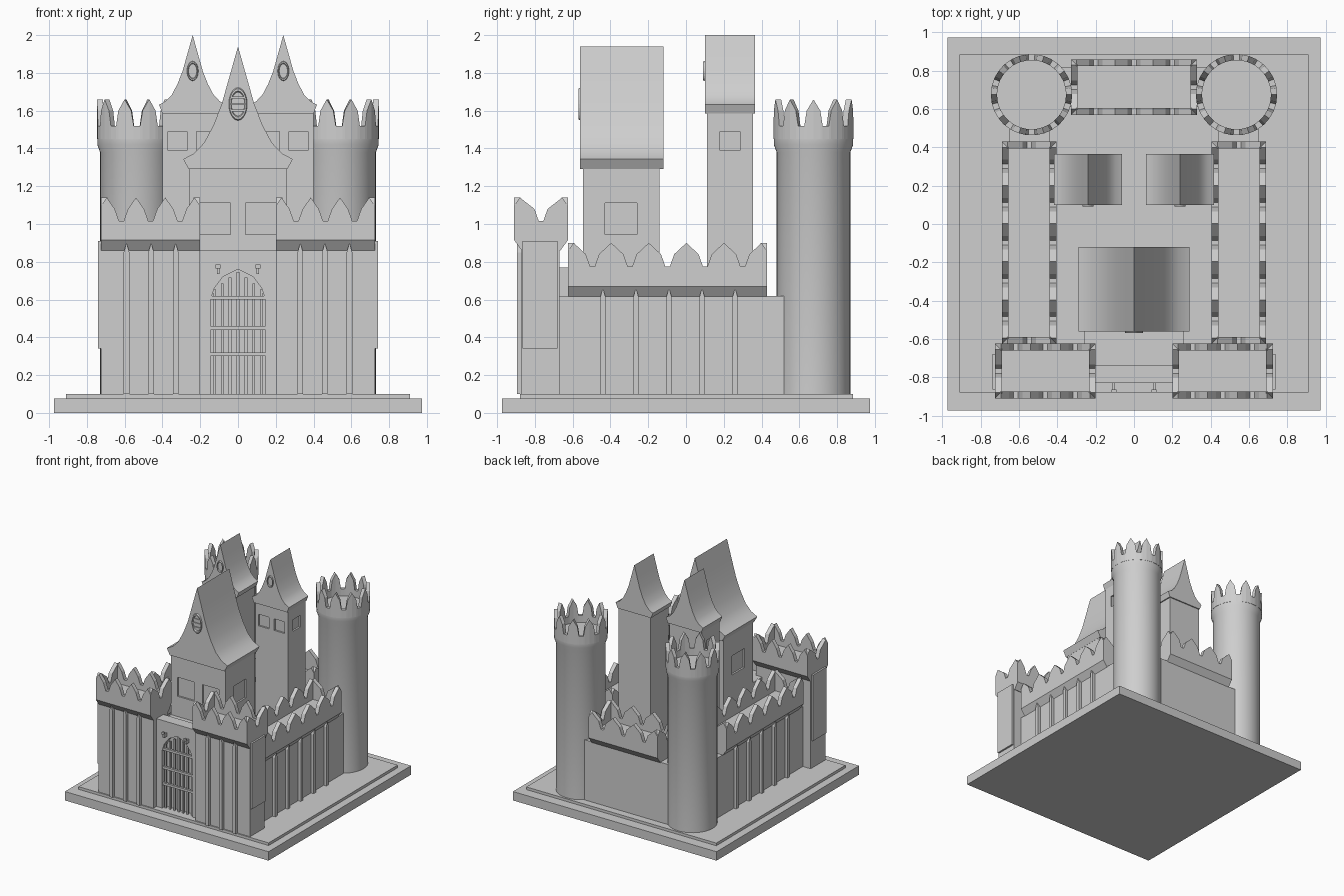
import bpy, bmesh, math
from mathutils import Vector

cube = bpy.data.objects.get("Cube")
if cube:
    bpy.data.objects.remove(cube, do_unlink=True)

stone = bpy.data.materials.new("stone grey")
stone.use_nodes = True
GREY = (0.62, 0.62, 0.62, 1)
stone.diffuse_color = GREY
stone.node_tree.nodes["Principled BSDF"].inputs["Base Color"].default_value = GREY


def finish(name, bm, smooth=False):
    bmesh.ops.recalc_face_normals(bm, faces=bm.faces)
    mesh = bpy.data.meshes.new(name)
    bm.to_mesh(mesh)
    bm.free()
    mesh.materials.append(stone)
    ob = bpy.data.objects.new(name, mesh)
    bpy.context.collection.objects.link(ob)
    if smooth:
        bpy.ops.object.select_all(action='DESELECT')
        ob.select_set(True)
        bpy.context.view_layer.objects.active = ob
        bpy.ops.object.shade_smooth_by_angle(angle=math.radians(30))
    return ob


def prism(name, outline, axis, a, b, smooth=False):
    """Extrude a (side, z) outline along x or y from a to b."""
    bm = bmesh.new()
    place = (lambda u, z, d: (d, u, z)) if axis == 'x' else (lambda u, z, d: (u, d, z))
    face = bm.faces.new([bm.verts.new(place(u, z, a)) for u, z in outline])
    out = bmesh.ops.extrude_face_region(bm, geom=[face])
    shift = Vector(place(0, 0, b - a))
    bmesh.ops.translate(bm, vec=shift, verts=[v for v in out["geom"] if isinstance(v, bmesh.types.BMVert)])
    return finish(name, bm, smooth)


def box(name, x0, x1, y0, y1, z0, z1):
    return prism(name, [(x0, z0), (x1, z0), (x1, z1), (x0, z1)], 'y', y0, y1)


def spread(s, a, b):
    """Interval mirrored to side s."""
    return tuple(sorted((s * a, s * b)))


def carve(ob, cutters):
    """Cut shallow window recesses and drop the cutters."""
    bpy.context.view_layer.objects.active = ob
    for c in cutters:
        c.hide_render = True
        mod = ob.modifiers.new("window", 'BOOLEAN')
        mod.operation, mod.object, mod.solver = 'DIFFERENCE', c, 'EXACT'
        bpy.ops.object.modifier_apply(modifier=mod.name)
        bpy.data.objects.remove(c, do_unlink=True)


def merlon_outline(a, b, base, top, notches):
    """Pointed merlons separated by notches."""
    step = (b - a - 0.06) / notches
    pts = [(a, base), (a, top - 0.045), (a + 0.03, top)]
    for i in range(notches):
        c = a + 0.03 + step * (i + 0.5)
        for d, drop in ((-0.035, 0.06), (-0.012, 0.125), (0.012, 0.125), (0.035, 0.06)):
            pts.append((c + d, top - drop))
        pts.append((c + step / 2, top))
    return pts + [(b, top - 0.045), (b, base)]


def crown(name, x, y, base, top, nx, ny, long_axis):
    """Corbelled battlement: sloped corbel, floor and four parapets."""
    band, over, thick = base + 0.055, 0.04, 0.035
    short, length = (x, y) if long_axis == 'y' else (y, x)
    floor = top - 0.17
    prism(name + "_corbel", [(short[0] + over, base), (short[1] - over, base), (short[1], band),
          (short[1], floor), (short[0], floor), (short[0], band)], long_axis, *length)
    for i, (e, d) in enumerate(((y[0], thick), (y[1], -thick))):
        prism(f"{name}_parapet_x{i}", merlon_outline(*x, floor, top, nx), 'y', e, e + d)
    for i, (e, d) in enumerate(((x[0], thick), (x[1], -thick))):
        prism(f"{name}_parapet_y{i}", merlon_outline(*y, floor, top, ny), 'x', e, e + d)


def rib(name, axis, centre, face, out, top):
    """Narrow buttress with a pointed head."""
    w = 0.015
    prism(name, [(centre - w, 0.1), (centre + w, 0.1), (centre + w, top - 0.05),
                 (centre, top), (centre - w, top - 0.05)], axis, face, face + out)


def lathe(name, cx, cy, profile, sides=48):
    bm = bmesh.new()
    rings = [[bm.verts.new((cx + r * math.cos(math.tau * i / sides),
                            cy + r * math.sin(math.tau * i / sides), z))
              for i in range(sides)] for r, z in profile]
    for lo, hi in zip(rings, rings[1:]):
        for i in range(sides):
            j = (i + 1) % sides
            bm.faces.new((lo[i], lo[j], hi[j], hi[i]))
    bm.faces.new(rings[0])
    bm.faces.new(rings[-1])
    return finish(name, bm, True)


def round_crown(name, cx, cy, outer, inner, base, top, count):
    """Ring of pointed merlons."""
    bm = bmesh.new()
    cols = []
    for i in range(count):
        for part, drop in ((0, 0), (0.27, 0.06), (0.37, 0.14), (0.63, 0.14), (0.73, 0.06)):
            t = math.tau * (i + part) / count
            cols.append([bm.verts.new((cx + r * math.cos(t), cy + r * math.sin(t), z))
                         for r, z in ((outer, base), (outer, top - drop), (inner, top - drop), (inner, base))])
    for p, q in zip(cols, cols[1:] + cols[:1]):
        for k in range(4):
            m = (k + 1) % 4
            bm.faces.new((p[k], q[k], q[m], p[m]))
    return finish(name, bm)


def roof(name, cx, half, y0, y1, eave, apex):
    """Concave gabled roof with a thin eave."""
    curve = [(1, 0.03), (0.8, 0.08), (0.62, 0.17), (0.45, 0.32), (0.3, 0.5), (0.15, 0.75)]
    h = apex - eave
    right = [(cx + half * u, eave + h * v) for u, v in curve]
    left = [(cx - half * u, eave + h * v) for u, v in reversed(curve)]
    foot = [(cx - half * 0.9, eave - 0.035), (cx + half * 0.9, eave - 0.035)]
    return prism(name, foot + right + [(cx, apex)] + left, 'y', y0, y1, True)


def gable_ring(name, x, y, z, rx, rz):
    bpy.ops.mesh.primitive_torus_add(location=(x, y, z), rotation=(math.pi / 2, 0, 0), major_segments=24,
                                     minor_segments=6, major_radius=1, minor_radius=0.16)
    ob = bpy.context.object
    ob.name = name
    ob.scale = (rx, rz, 0.07)
    ob.data.materials.append(stone)


# Stepped base
box("base_plinth", -0.975, 0.975, -0.975, 0.975, 0, 0.077)
box("base_step", -0.91, 0.91, -0.88, 0.885, 0.077, 0.1)

for s, side in ((1, "left"), (-1, "right")):
    # Front gate towers
    tx = spread(s, 0.2, 0.725)
    box(side + "_front_tower", *tx, -0.87, -0.67, 0.1, 0.9)
    crown(side + "_front_crown", tx, (-0.91, -0.625), 0.86, 1.14, 3, 1, 'x')
    box(side + "_tower_panel", *spread(s, 0.72, 0.74), -0.865, -0.68, 0.34, 0.91)
    for i in range(3):
        rib(f"{side}_tower_rib_{i}", 'y', s * (0.33 + 0.13 * i), -0.87, -0.025, 0.9)
    # Side walls
    box(side + "_wall", *spread(s, 0.44, 0.65), -0.68, 0.55, 0.1, 0.62)
    crown(side + "_wall_crown", spread(s, 0.405, 0.69), (-0.625, 0.43), 0.615, 0.9, 1, 5, 'y')
    for i in range(5):
        rib(f"{side}_wall_rib_{i}", 'x', -0.44 + 0.175 * i, s * 0.65, s * 0.025, 0.66)
    # Round back towers
    lathe(side + "_round_tower", s * 0.535, 0.675,
          [(0.195, 0.1), (0.195, 1.38), (0.21, 1.42), (0.21, 1.46)])
    round_crown(side + "_round_crown", s * 0.535, 0.675, 0.212, 0.18, 1.45, 1.66, 10)
    # Inner keep towers
    body = box(side + "_keep_tower", *spread(s, 0.09, 0.4), 0.11, 0.355, 0.1, 1.61)
    carve(body, [box("cutter", *spread(s, 0.27, 0.37), 0.09, 0.125, 1.39, 1.49),
                 box("cutter", *spread(s, 0.12, 0.22), 0.09, 0.125, 1.39, 1.49),
                 box("cutter", *spread(s, 0.385, 0.42), 0.18, 0.285, 1.39, 1.49)])
    roof(side + "_keep_roof", s * 0.24, 0.178, 0.1, 0.365, 1.62, 2.0)
    gable_ring(side + "_keep_gable_ring", s * 0.24, 0.1, 1.81, 0.026, 0.045)
    # Pegs over the gate
    box(side + "_peg", *spread(s, 0.098, 0.112), -0.87, -0.83, 0.735, 0.765)
    box(side + "_peg_head", *spread(s, 0.092, 0.118), -0.88, -0.865, 0.765, 0.785)

# Back wall
box("back_wall", -0.4, 0.4, 0.61, 0.82, 0.1, 0.62)
crown("back_crown", (-0.33, 0.33), (0.57, 0.86), 0.615, 0.9, 3, 1, 'x')

# Gate wall with pointed arch recess
arch = [(0.145, 0.1), (0.145, 0.6), (0.125, 0.66), (0.08, 0.72), (0, 0.76)]
outline = [(-u, z) for u, z in arch] + arch[-2::-1]
prism("gate_wall_front", outline + [(0.2, 0.1), (0.2, 0.86), (-0.2, 0.86), (-0.2, 0.1)], 'y', -0.83, -0.78)
box("gate_wall_back", -0.2, 0.2, -0.78, -0.735, 0.1, 0.86)
box("gate_passage", -0.26, 0.26, -0.735, -0.54, 0.1, 0.77)

# Portcullis
for i in range(7):
    x = -0.126 + 0.042 * i
    box(f"gate_bar_{i}", x - 0.007, x + 0.007, -0.815, -0.8, 0.1, 0.745 - 0.7 * abs(x))
for i in range(3):
    z = 0.31 + 0.14 * i + 0.02 * (i == 2)
    box(f"gate_rail_{i}", -0.145, 0.145, -0.825, -0.805, z - 0.01, z + 0.01)

# Central gatehouse tower
hall = box("gatehouse_tower", -0.26, 0.26, -0.545, -0.14, 0.1, 1.31)
cuts = []
for s in (1, -1):
    cuts.append(box("cutter", *spread(s, 0.04, 0.2), -0.57, -0.53, 0.945, 1.11))
    cuts.append(box("cutter", *spread(s, 0.245, 0.28), -0.43, -0.26, 0.945, 1.11))
carve(hall, cuts)
roof("gatehouse_roof", 0, 0.29, -0.56, -0.12, 1.325, 1.94)
gable_ring("gatehouse_gable_ring", 0, -0.56, 1.635, 0.042, 0.075)
for i in (-1, 0, 1):
    box(f"gable_bar_{i + 1}", -0.038, 0.038, -0.568, -0.555, 1.63 + 0.035 * i, 1.64 + 0.035 * i)
